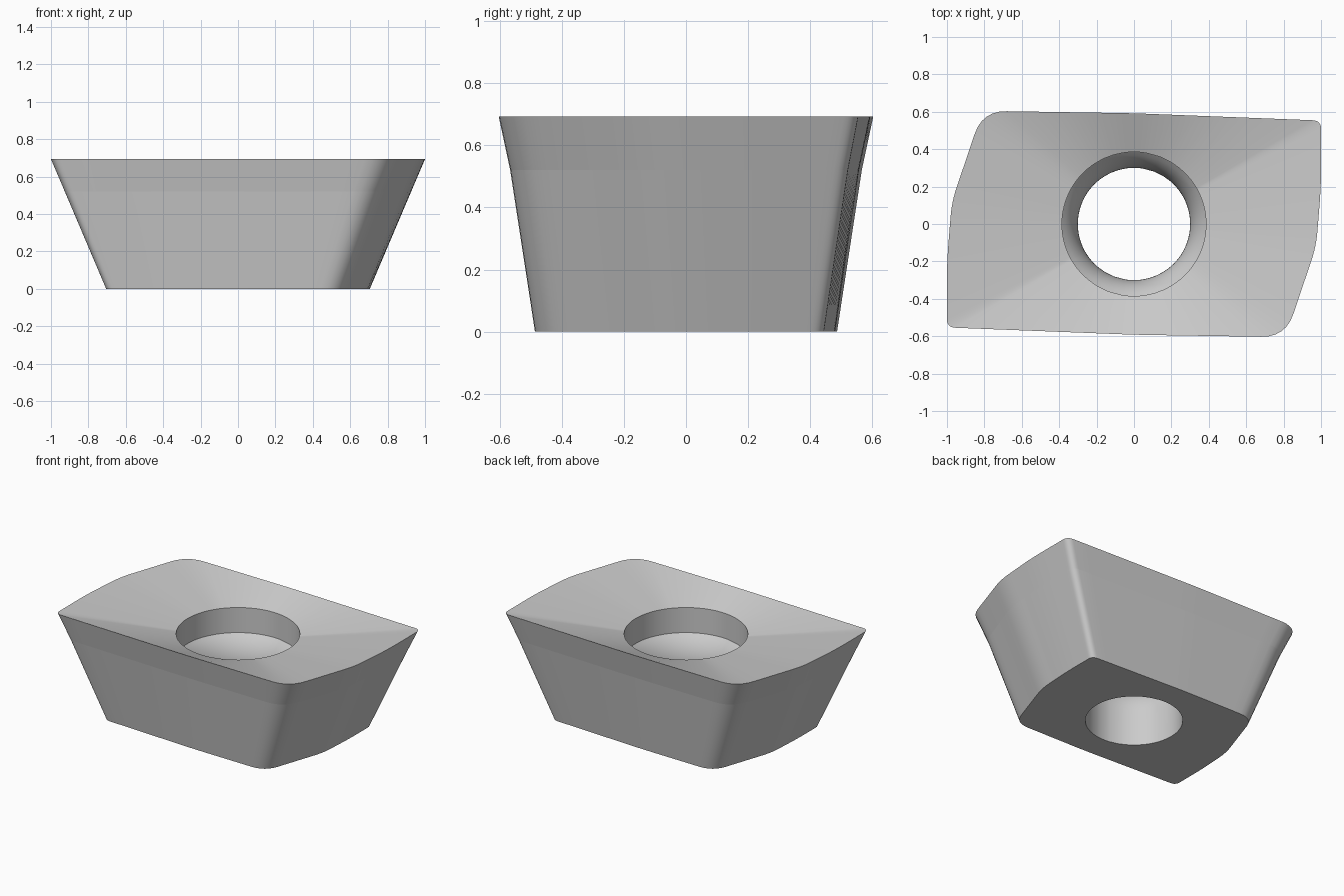
import bpy, bmesh, math
from mathutils import Vector

if "Cube" in bpy.data.objects:
    bpy.data.objects.remove(bpy.data.objects["Cube"])

# Half outlines (other half is a 180 degree turn): corner x, y, rounding length
TOP = [(1.0, .553, .045), (1.0, .2, .1), (.974, -.12, .08), (.81, -.605, .13), (0, -.592, .1)]
BELT = [(.926, .52, .045), (.926, .2, .1), (.903, -.10, .08), (.735, -.568, .12), (0, -.555, .1)]
BASE = [(.705, .442, .04), (.705, .2, .08), (.69, -.06, .07), (.545, -.488, .10), (0, -.478, .1)]
HEIGHT, BELT_Z, RIM_Z = .693, .52, .61
RIM_R, BORE_R = .385, .30
STEPS, SPLIT = 6, 7


def outline(half, z):
    """Rounded closed outline with evenly split straight runs."""
    pts = [(Vector((x, y, z)), r) for x, y, r in half]
    pts += [(Vector((-x, -y, z)), r) for x, y, r in half]
    n = len(pts)
    arcs = []
    for i, (p, r) in enumerate(pts):
        a = p + (pts[i - 1][0] - p).normalized() * r
        b = p + (pts[(i + 1) % n][0] - p).normalized() * r
        arcs.append([a * (1 - t) ** 2 + p * 2 * t * (1 - t) + b * t * t
                     for t in (k / STEPS for k in range(STEPS + 1))])
    ring = []
    for i, arc in enumerate(arcs):
        nxt = arcs[(i + 1) % n][0]
        ring += arc + [arc[-1].lerp(nxt, k / SPLIT) for k in range(1, SPLIT)]
    return ring


top = outline(TOP, HEIGHT)
angles = [math.atan2(p.y, p.x) for p in top]


def circle(r, z):
    return [Vector((r * math.cos(a), r * math.sin(a), z)) for a in angles]


# Outer body, then the bore from below, curved screw seat and dished top
rings = [top, outline(BELT, BELT_Z), outline(BASE, 0), circle(BORE_R, 0)]
seat_r, seat_z = .25, .25
sweep = math.acos(1 - (RIM_R - BORE_R) / seat_r)
for k in range(9):
    t = sweep * k / 8
    rings.append(circle(BORE_R + seat_r * (1 - math.cos(t)), seat_z + seat_r * math.sin(t)))
rings.append(circle(RIM_R, RIM_Z))

bm = bmesh.new()
loops = [[bm.verts.new(p) for p in ring] for ring in rings]
count = len(top)
for i, low in enumerate(loops):
    high = loops[(i + 1) % len(loops)]
    for j in range(count):
        k = (j + 1) % count
        bm.faces.new((low[j], low[k], high[k], high[j]))
bmesh.ops.recalc_face_normals(bm, faces=bm.faces)

# Smooth faces, crisp rims and belt line
belt = set(loops[1])
for f in bm.faces:
    f.smooth = True
for e in bm.edges:
    on_belt = e.verts[0] in belt and e.verts[1] in belt
    e.smooth = not on_belt and e.calc_face_angle(0) < math.radians(28)

mesh = bpy.data.meshes.new("cutting_insert")
bm.to_mesh(mesh)
bm.free()
insert = bpy.data.objects.new("cutting_insert", mesh)
bpy.context.collection.objects.link(insert)
